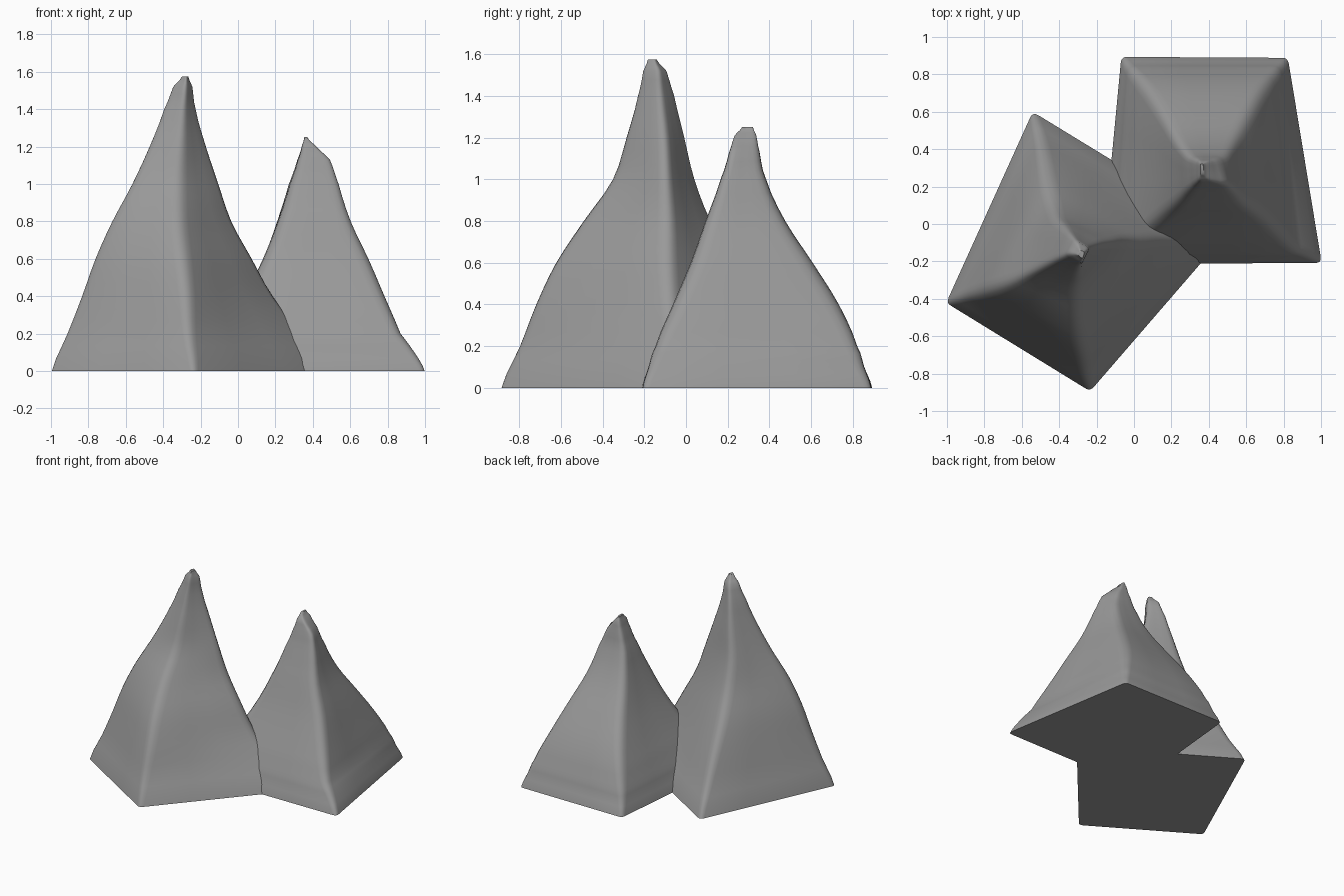
import bpy, bmesh
from mathutils import Vector

if "Cube" in bpy.data.objects:
    bpy.data.objects.remove(bpy.data.objects["Cube"])

# Each level: height, then the x,y of the four ridge corners
# (back-left, left, front, right for the tall peak)
TALL = [
    (0.00, -.54, .595, -1.0, -.42, -.235, -.89, .50, -.04),
    (0.20, -.51, .48, -.92, -.39, -.26, -.805, .35, -.06),
    (0.40, -.49, .37, -.845, -.37, -.27, -.73, .20, -.07),
    (0.60, -.47, .25, -.775, -.35, -.29, -.635, .09, -.08),
    (0.80, -.44, .13, -.685, -.32, -.31, -.50, -.02, -.08),
    (1.00, -.42, .05, -.575, -.27, -.31, -.355, -.09, -.09),
    (1.20, -.38, .00, -.48, -.22, -.30, -.29, -.16, -.10),
    (1.40, -.34, -.05, -.40, -.18, -.29, -.235, -.22, -.12),
    (1.52, -.31, -.09, -.35, -.16, -.28, -.21, -.24, -.13),
    (1.575, -.29, -.14, -.30, -.165, -.275, -.185, -.265, -.15),
]
# back-left, back-right, front-right, front-left for the short peak
SHORT = [
    (0.00, -.065, .89, .82, .885, 1.0, -.205, -.17, -.21),
    (0.10, -.04, .85, .79, .85, .945, -.175, -.12, -.175),
    (0.20, -.01, .815, .76, .815, .87, -.14, -.07, -.14),
    (0.40, .065, .725, .69, .725, .785, -.055, .04, -.055),
    (0.60, .145, .60, .62, .60, .70, .03, .14, .03),
    (0.80, .215, .47, .55, .47, .605, .10, .22, .10),
    (1.00, .275, .38, .50, .38, .54, .17, .285, .17),
    (1.13, .32, .35, .45, .35, .495, .21, .325, .21),
    (1.21, .345, .335, .40, .335, .41, .235, .345, .235),
    (1.25, .355, .32, .37, .32, .37, .27, .355, .27),
]


def smooth_levels(levels, steps=3):
    """Catmull-Rom interpolation between the key levels."""
    rows = [Vector(r) for r in levels]
    out = []
    for i in range(len(rows) - 1):
        b, c = rows[i], rows[i + 1]
        a, d = rows[max(i - 1, 0)], rows[min(i + 2, len(rows) - 1)]
        for s in range(steps):
            t = s / steps
            p = (b * 2 + (c - a) * t + (a * 2 - b * 5 + c * 4 - d) * t * t
                 + (b * 3 - a - c * 3 + d) * t ** 3) * 0.5
            p[0] = b[0] + (c[0] - b[0]) * t
            out.append(p)
    return out + [rows[-1]]


def ring_points(row, r):
    """Four-sided ring with rounded corners that still reach the ridges."""
    cs = [Vector((row[i], row[i + 1])) for i in (1, 3, 5, 7)]
    mid = sum(cs, Vector((0, 0))) / 4
    cs = [mid + (c - mid) * (1 + 0.2 * r) for c in cs]
    pts = []
    for i, c in enumerate(cs):
        p = c.lerp(cs[i - 1], r)
        q = c.lerp(cs[(i + 1) % 4], r)
        for k in range(5):
            t = k / 4
            pts.append(p.lerp(c, t).lerp(c.lerp(q, t), t))
        nxt = cs[(i + 1) % 4].lerp(c, r)
        pts += [q.lerp(nxt, 1 / 3), q.lerp(nxt, 2 / 3)]
    return [(p.x, p.y, row[0]) for p in pts]


# dark grey stone
stone = bpy.data.materials.new("stone")
stone.diffuse_color = (0.32, 0.32, 0.32, 1)
stone.use_nodes = True
stone.node_tree.nodes["Principled BSDF"].inputs["Base Color"].default_value = stone.diffuse_color


def peak(name, levels):
    bm = bmesh.new()
    top = levels[-1][0]
    rings = []
    for row in smooth_levels(levels):
        r = 0.03 + 0.22 * row[0] / top
        rings.append([bm.verts.new(p) for p in ring_points(row, r)])
    n = len(rings[0])
    for lo, hi in zip(rings, rings[1:]):
        for i in range(n):
            j = (i + 1) % n
            bm.faces.new((lo[i], lo[j], hi[j], hi[i]))
    # flat base and small cap
    bm.faces.new(rings[0])
    bm.faces.new(rings[-1])
    bmesh.ops.recalc_face_normals(bm, faces=bm.faces)
    mesh = bpy.data.meshes.new(name)
    bm.to_mesh(mesh)
    bm.free()
    mesh.materials.append(stone)
    ob = bpy.data.objects.new(name, mesh)
    bpy.context.collection.objects.link(ob)
    bpy.ops.object.select_all(action='DESELECT')
    ob.select_set(True)
    bpy.context.view_layer.objects.active = ob
    bpy.ops.object.shade_smooth_by_angle(angle=1.0)
    return ob


peak("tall_rock_peak", TALL)
peak("short_rock_peak", SHORT)
